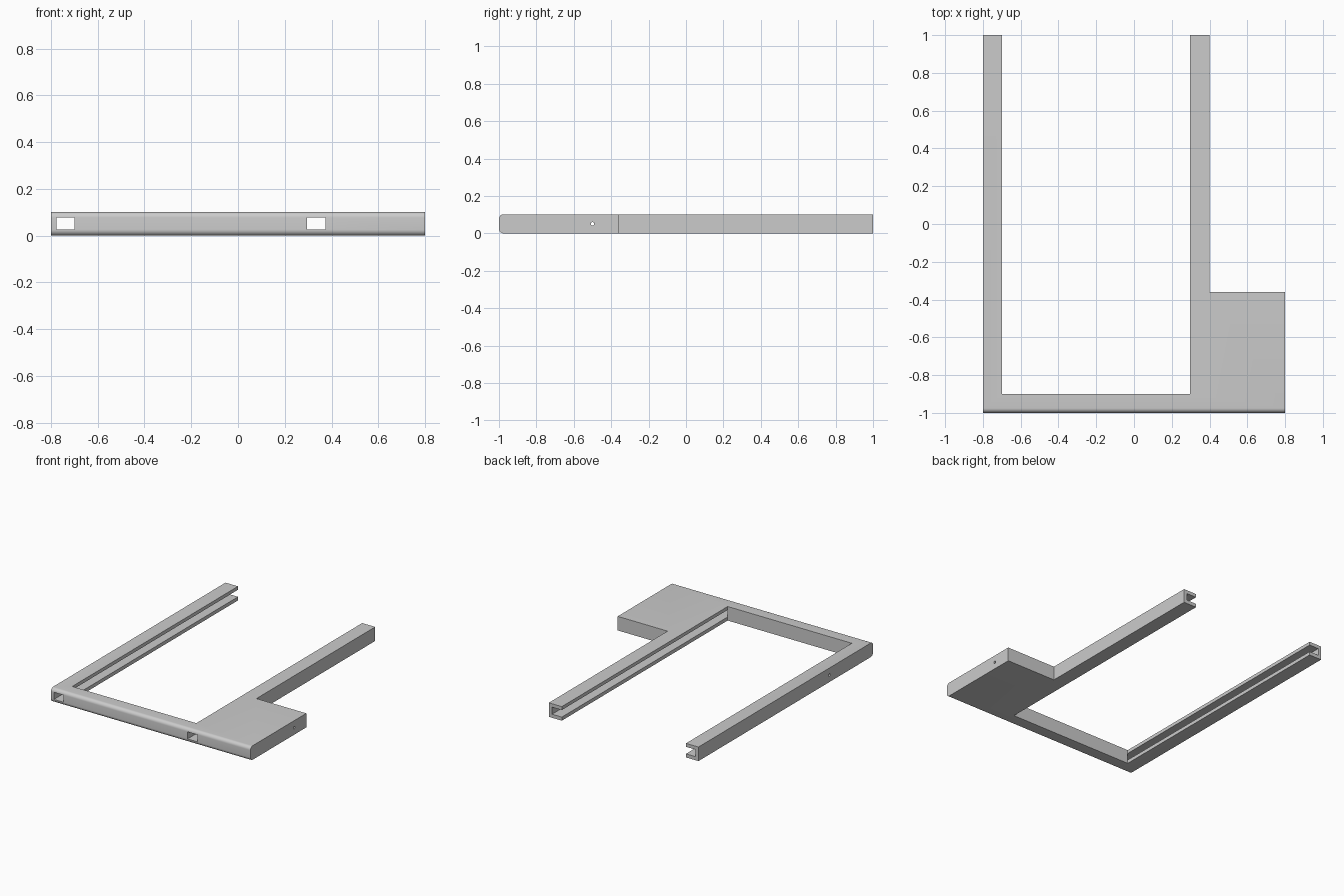
import bpy, bmesh, math
from mathutils import Matrix

if "Cube" in bpy.data.objects:
    bpy.data.objects.remove(bpy.data.objects["Cube"])

H = 0.102

grey = bpy.data.materials.new("light_grey")
grey.diffuse_color = (0.6, 0.6, 0.6, 1)
grey.use_nodes = True
grey.node_tree.nodes["Principled BSDF"].inputs["Base Color"].default_value = grey.diffuse_color


def make_object(name, bm):
    bmesh.ops.recalc_face_normals(bm, faces=bm.faces)
    mesh = bpy.data.meshes.new(name)
    bm.to_mesh(mesh)
    bm.free()
    obj = bpy.data.objects.new(name, mesh)
    bpy.context.collection.objects.link(obj)
    mesh.materials.append(grey)
    return obj


def box_cutter(name, x0, x1, y0, y1, z0, z1):
    bm = bmesh.new()
    bmesh.ops.create_cube(bm, size=1)
    bmesh.ops.scale(bm, vec=(x1 - x0, y1 - y0, z1 - z0), verts=bm.verts)
    bmesh.ops.translate(bm, vec=((x0 + x1) / 2, (y0 + y1) / 2, (z0 + z1) / 2), verts=bm.verts)
    return make_object(name, bm)


# Frame: two rails, front bar and side block extruded from one outline
outline = [(-0.8, -1), (0.8, -1), (0.8, -0.36), (0.4, -0.36), (0.4, 1), (0.296, 1),
           (0.296, -0.9), (-0.7, -0.9), (-0.7, 1), (-0.8, 1)]
bm = bmesh.new()
base = bm.faces.new([bm.verts.new((x, y, 0)) for x, y in outline])
top = bmesh.ops.extrude_face_region(bm, geom=[base])
bmesh.ops.translate(bm, vec=(0, 0, H), verts=[v for v in top["geom"] if isinstance(v, bmesh.types.BMVert)])
bmesh.ops.recalc_face_normals(bm, faces=bm.faces)

# Rounded long edges along the front
front = [e for e in bm.edges if all(v.co.y < -0.99 for v in e.verts)
         and abs(e.verts[0].co.x - e.verts[1].co.x) > 1]
bmesh.ops.bevel(bm, geom=front, offset=0.025, segments=8, profile=0.5, affect='EDGES')
frame = make_object("rail_frame", bm)

# Slide channels, open at both ends and along the inner side of each rail
cutters = [box_cutter("left_channel_cutter", -0.776, -0.6995, -1.1, 1.1, 0.026, 0.077),
           box_cutter("right_channel_cutter", 0.2955, 0.374, -1.1, 1.1, 0.026, 0.077)]

# Small pin hole running sideways through both rails and the block
bm = bmesh.new()
bmesh.ops.create_cone(bm, cap_ends=True, segments=24, radius1=0.009, radius2=0.009, depth=2,
                      matrix=Matrix.Translation((0, -0.5, 0.051)) @ Matrix.Rotation(math.pi / 2, 4, 'Y'))
cutters.append(make_object("pin_hole_cutter", bm))

for cutter in cutters:
    mod = frame.modifiers.new(cutter.name, 'BOOLEAN')
    mod.operation = 'DIFFERENCE'
    mod.solver = 'EXACT'
    mod.object = cutter
    cutter.hide_render = True
    cutter.hide_viewport = False

# Bake the cuts, then discard the cutters
bpy.context.view_layer.objects.active = frame
frame.select_set(True)
for mod in list(frame.modifiers):
    bpy.ops.object.modifier_apply(modifier=mod.name)
for cutter in cutters:
    bpy.data.objects.remove(cutter)

bpy.ops.object.select_all(action='DESELECT')
frame.select_set(True)
bpy.ops.object.shade_smooth_by_angle(angle=math.radians(30))
